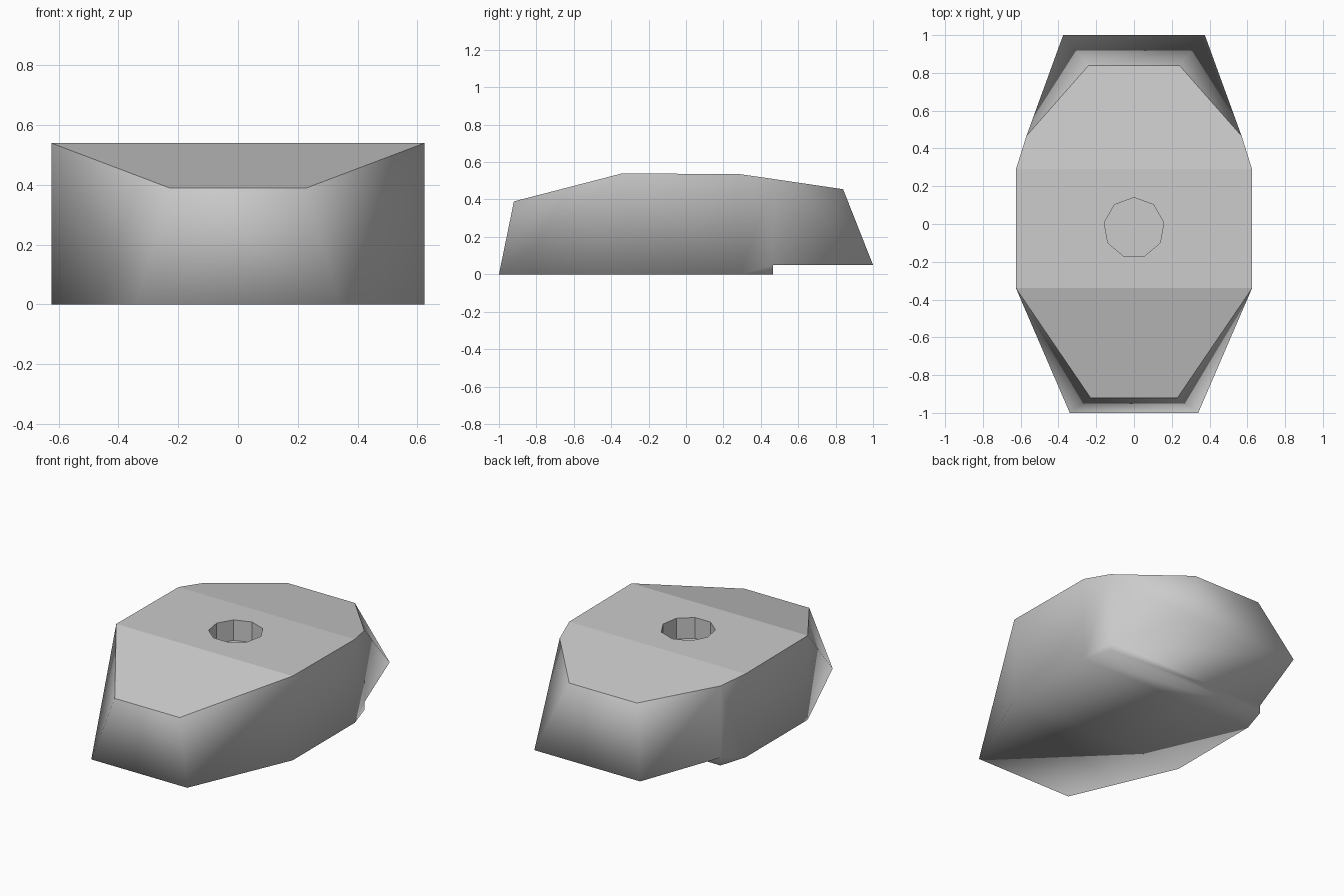
import bpy
import bmesh

old = bpy.data.objects.get("Cube")
if old:
    bpy.data.objects.remove(old, do_unlink=True)

# Single grey material
grey = bpy.data.materials.new("plain_grey")
grey.use_nodes = True
grey.diffuse_color = (0.6, 0.6, 0.6, 1)
grey.node_tree.nodes["Principled BSDF"].inputs["Base Color"].default_value = (0.6, 0.6, 0.6, 1)


def add_object(name, bm):
    mesh = bpy.data.meshes.new(name)
    bm.to_mesh(mesh)
    bm.free()
    mesh.materials.append(grey)
    obj = bpy.data.objects.new(name, mesh)
    bpy.context.collection.objects.link(obj)
    return obj


# Half outlines of the hull, front to back
LOWER = [(0.34, -1, 0), (0.625, -0.34, 0), (0.625, 0.29, 0), (0.57, 0.465, 0),
         (0.57, 0.465, 0.05), (0.375, 1, 0.05)]
UPPER = [(0.23, -0.92, 0.39), (0.625, -0.34, 0.54), (0.625, 0.29, 0.535),
         (0.57, 0.465, 0.51), (0.24, 0.84, 0.455)]

bm = bmesh.new()


def both_sides(points):
    return [[bm.verts.new((s * x, y, z)) for x, y, z in points] for s in (1, -1)]


low_l, low_r = both_sides(LOWER)
top_l, top_r = both_sides(UPPER)

# Side walls, with the flared corners split along their outer diagonal
for low, top in ((low_l, top_l), (low_r, top_r)):
    bm.faces.new((low[0], low[1], top[1]))
    bm.faces.new((low[0], top[1], top[0]))
    bm.faces.new((low[1], low[2], top[1]))
    bm.faces.new((low[2], top[2], top[1]))
    bm.faces.new((low[2], low[3], low[4], top[3], top[2]))
    bm.faces.new((low[4], low[5], top[3]))
    bm.faces.new((low[5], top[4], top[3]))

# Front and back walls
for i, j in ((0, 0), (5, 4)):
    bm.faces.new((low_l[i], top_l[j], top_r[j], low_r[i]))

# Underside, including the small step to the raised tail
for i in range(5):
    bm.faces.new((low_l[i], low_l[i + 1], low_r[i + 1], low_r[i]))

for face in bm.faces:
    face.smooth = True

# Flat deck facets
for i in range(2):
    bm.faces.new((top_l[i], top_l[i + 1], top_r[i + 1], top_r[i]))
bm.faces.new(top_l[2:] + top_r[:1:-1])

bmesh.ops.recalc_face_normals(bm, faces=bm.faces)
hull = add_object("hull", bm)

# Nine-sided socket sunk into the deck
bpy.ops.mesh.primitive_cylinder_add(vertices=9, radius=0.16, depth=0.4,
                                    location=(0, -0.02, 0.605))
cutter = bpy.context.object
cutter.name = "socket_cutter"
cutter.hide_render = True
cutter.data.materials.append(grey)

cut = hull.modifiers.new("socket", "BOOLEAN")
cut.operation = "DIFFERENCE"
cut.solver = "EXACT"
cut.object = cutter
bpy.context.view_layer.update()
graph = bpy.context.evaluated_depsgraph_get()
result = bpy.data.meshes.new_from_object(hull.evaluated_get(graph))
hull.modifiers.clear()
hull.data = result
bpy.data.objects.remove(cutter, do_unlink=True)
